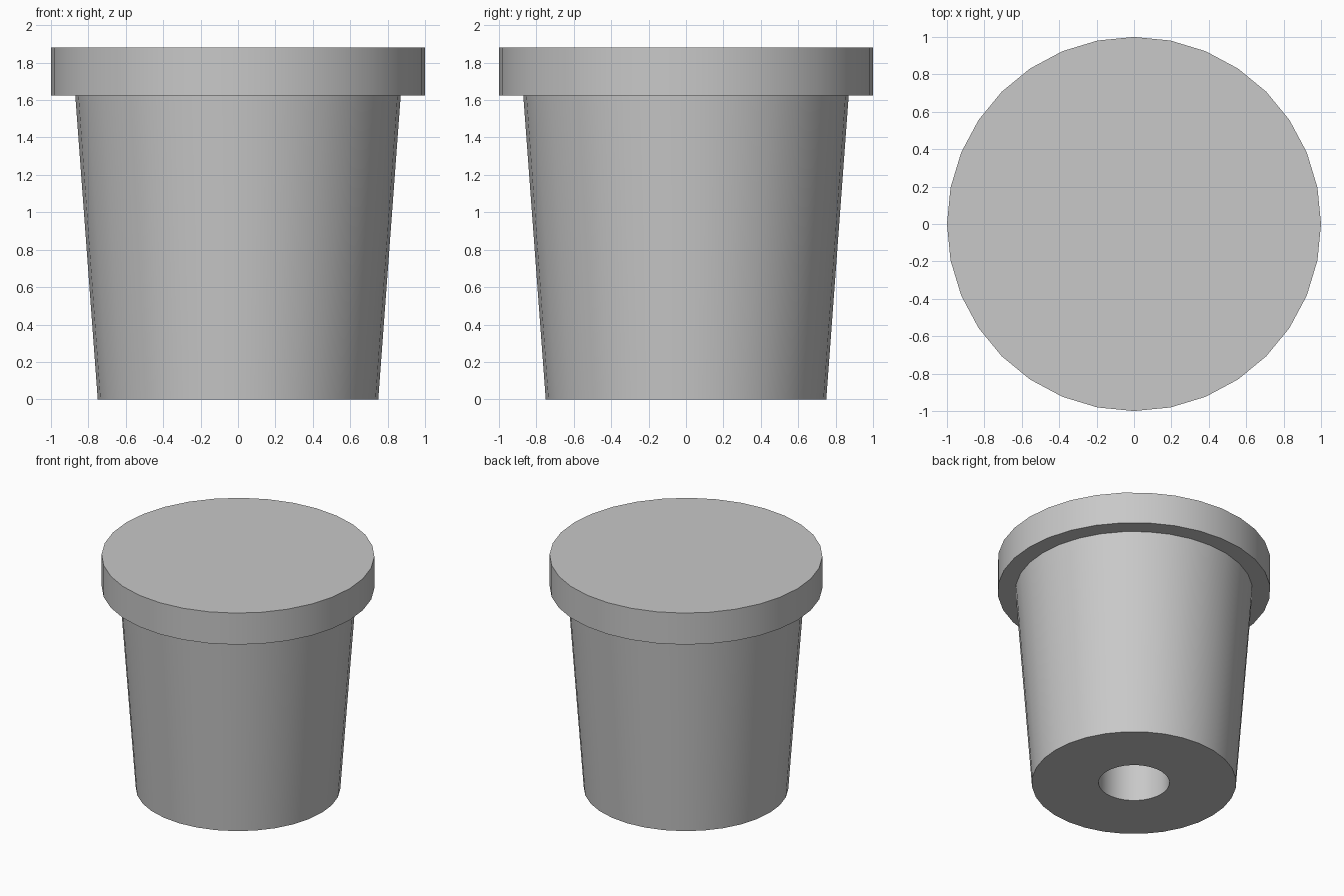
import bpy, bmesh, math

if "Cube" in bpy.data.objects:
    bpy.data.objects.remove(bpy.data.objects["Cube"])

SIDES = 32

grey = bpy.data.materials.new("plain_grey")
grey.diffuse_color = (0.58, 0.58, 0.58, 1)
grey.use_nodes = True
grey.node_tree.nodes["Principled BSDF"].inputs["Base Color"].default_value = grey.diffuse_color


def lathe(name, profile):
    """Revolve (radius, height) points; points on the axis become flat caps."""
    bm = bmesh.new()
    rings = []
    for r, z in profile:
        rings.append([bm.verts.new((r * math.cos(2 * math.pi * i / SIDES),
                                    r * math.sin(2 * math.pi * i / SIDES), z))
                      for i in range(SIDES)])
    for a, b in zip(rings, rings[1:]):
        for i in range(SIDES):
            j = (i + 1) % SIDES
            bm.faces.new((a[i], a[j], b[j], b[i]))
    bm.faces.new(rings[0])
    bm.faces.new(rings[-1])
    bmesh.ops.recalc_face_normals(bm, faces=bm.faces)
    mesh = bpy.data.meshes.new(name)
    bm.to_mesh(mesh)
    bm.free()
    mesh.materials.append(grey)
    obj = bpy.data.objects.new(name, mesh)
    bpy.context.collection.objects.link(obj)
    bpy.ops.object.select_all(action='DESELECT')
    obj.select_set(True)
    bpy.context.view_layer.objects.active = obj
    bpy.ops.object.shade_smooth_by_angle(angle=math.radians(30))
    return obj


# Tapered body with a blind hole in the base, stepping out to the wide flat rim
lathe("stopper", [
    (0.26, 1.625),                    # end of the hole
    (0.26, 0.0),                      # mouth of the hole
    (0.75, 0.0), (0.87, 1.625),       # tapered side
    (1.0, 1.625), (1.0, 1.88),        # rim
])
